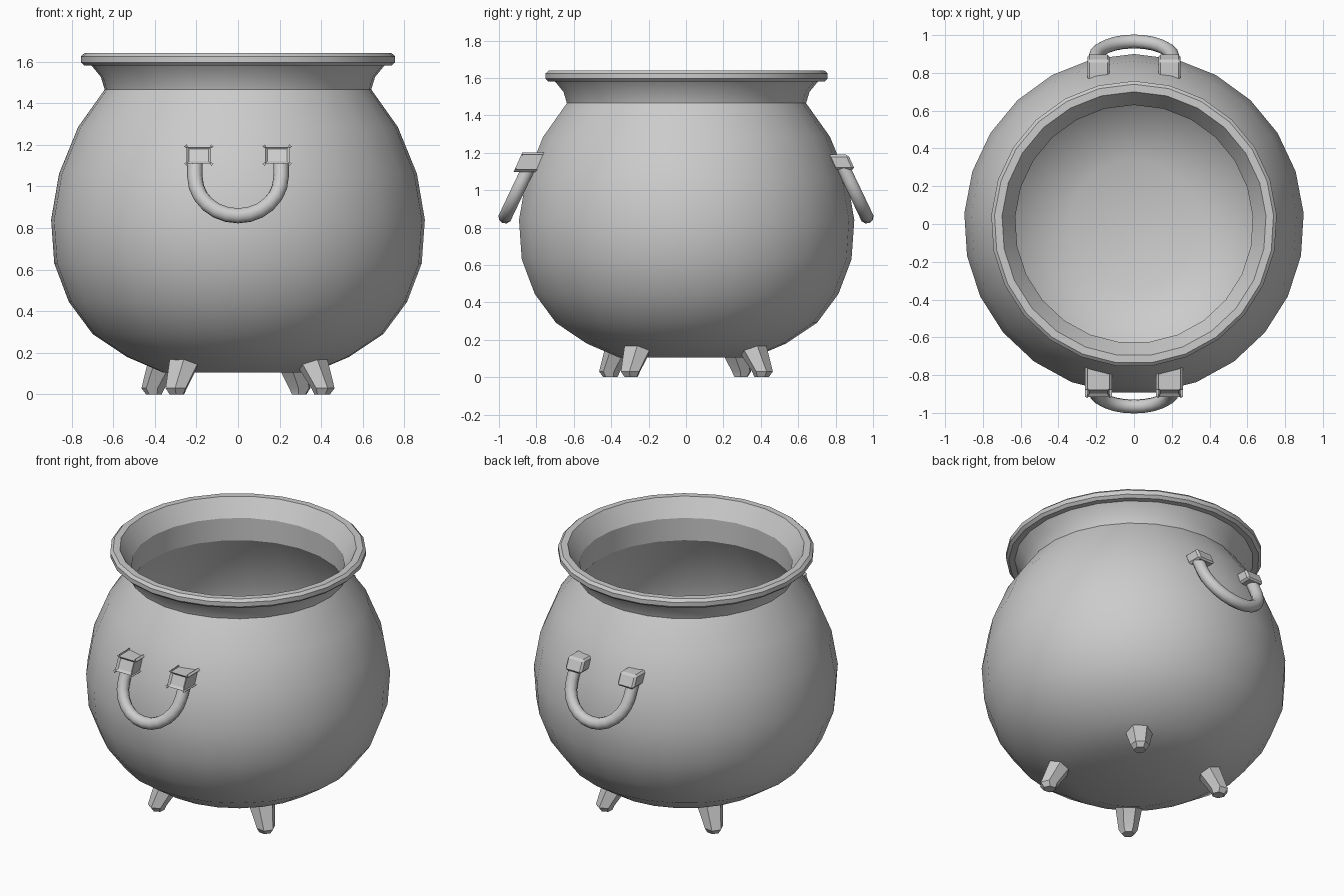
import bpy, bmesh
from math import sin, cos, pi, radians
from mathutils import Vector

if "Cube" in bpy.data.objects:
    bpy.data.objects.remove(bpy.data.objects["Cube"])


def finish(name, bm, angle=30):
    bmesh.ops.recalc_face_normals(bm, faces=bm.faces)
    mesh = bpy.data.meshes.new(name)
    bm.to_mesh(mesh)
    bm.free()
    for p in mesh.polygons:
        p.use_smooth = True
    mesh.set_sharp_from_angle(angle=radians(angle))
    ob = bpy.data.objects.new(name, mesh)
    bpy.context.collection.objects.link(ob)
    return ob


def loft(name, rings, angle=30):
    """Skin a list of equal-length point rings and cap both ends."""
    bm = bmesh.new()
    loops = [[bm.verts.new(p) for p in r] for r in rings]
    n = len(loops[0])
    for a, b in zip(loops, loops[1:]):
        for i in range(n):
            j = (i + 1) % n
            bm.faces.new((a[i], a[j], b[j], b[i]))
    bm.faces.new(loops[0])
    bm.faces.new(loops[-1])
    return finish(name, bm, angle)


def circle(cx, cy, z, r, n, start):
    return [(cx + r * cos(start + 2 * pi * i / n),
             cy + r * sin(start + 2 * pi * i / n), z) for i in range(n)]


# Pot: outer belly, flared neck, chamfered rim, then the inner wall
profile = [(0.36, 0.105), (0.535, 0.18), (0.70, 0.29), (0.815, 0.445),
           (0.885, 0.63), (0.90, 0.84), (0.862, 1.06), (0.77, 1.285),
           (0.642, 1.465), (0.66, 1.525), (0.705, 1.58), (0.74, 1.58),
           (0.757, 1.596), (0.757, 1.624), (0.74, 1.64), (0.70, 1.64),
           (0.63, 1.53), (0.63, 1.385), (0.71, 1.25), (0.795, 1.04),
           (0.83, 0.84), (0.815, 0.65), (0.755, 0.48), (0.65, 0.345),
           (0.50, 0.245), (0.34, 0.18)]
loft("pot", [circle(0, 0, z, r, 25, pi / 2) for r, z in profile])

# Four splayed, tapered feet
for k in range(4):
    a = radians(-36 + 90 * k)
    loft(f"foot_{k + 1}",
         [circle(d * cos(a), d * sin(a), z, r, 6, a + pi / 6)
          for d, z, r in ((0.425, 0.175, 0.085), (0.505, 0.03, 0.056),
                          (0.50, 0.0, 0.038))], 25)


def tube(name, path, radius, normal, n=10):
    rings = []
    for i, p in enumerate(path):
        t = (path[min(i + 1, len(path) - 1)] - path[max(i - 1, 0)]).normalized()
        side = t.cross(normal)
        rings.append([p + radius * (cos(2 * pi * j / n) * side + sin(2 * pi * j / n) * normal)
                      for j in range(n)])
    return loft(name, rings, 40)


# Handles on front and back: hanging U bar with two sheared mounting blocks
for s, label in ((-1, "front"), (1, "back")):
    tilt = radians(25.5)
    down = Vector((0, s * sin(tilt), -cos(tilt)))
    normal = Vector((0, cos(tilt) * s, sin(tilt)))
    top = Vector((0, s * 0.832, 1.14))
    R = 0.207
    mid = top + down * 0.105
    X = Vector((1, 0, 0))
    path = [top - X * R]
    path += [mid - X * R * cos(pi * i / 12) + down * R * sin(pi * i / 12) for i in range(13)]
    path.append(top + X * R)
    tube(f"{label}_handle", path, 0.037, normal)

    for m in (-1, 1):
        bm = bmesh.new()
        bmesh.ops.create_cube(bm, size=1)
        for v in bm.verts:
            z = 1.15 + v.co.z * 0.08
            y = (0.885 if v.co.y > 0 else 0.775) - (z - 1.15) * 0.45
            v.co = (m * 0.188 + v.co.x * 0.118, s * y, z)
        bmesh.ops.bevel(bm, geom=bm.edges[:], offset=0.012, segments=1, affect='EDGES')
        finish(f"{label}_handle_mount_{'left' if m < 0 else 'right'}", bm, 25)
